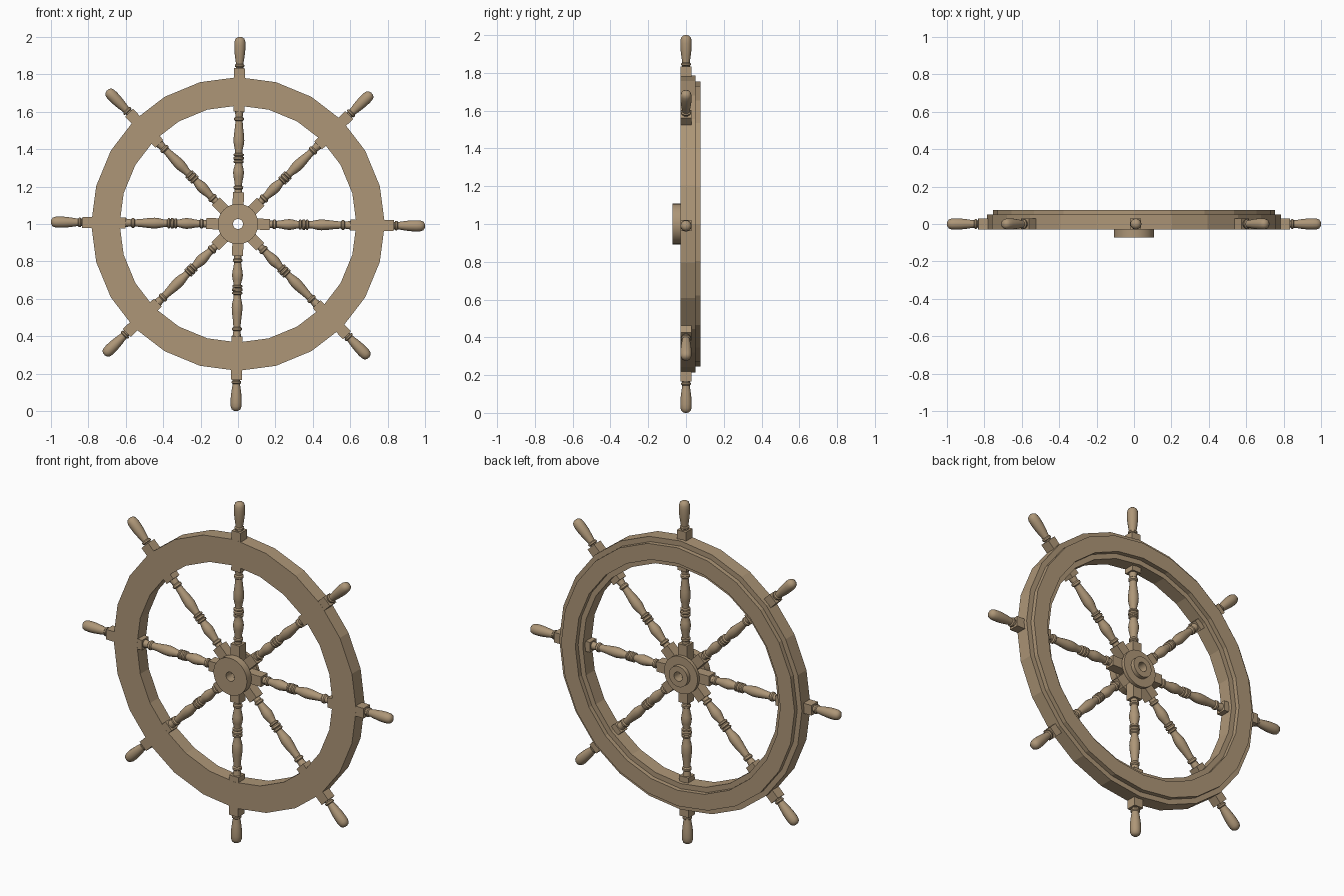
import bpy, bmesh, math
from mathutils import Matrix

if "Cube" in bpy.data.objects:
    bpy.data.objects.remove(bpy.data.objects["Cube"])

wood = bpy.data.materials.new("tan wood")
wood.diffuse_color = (0.42, 0.305, 0.185, 1)
wood.use_nodes = True
wood.node_tree.nodes["Principled BSDF"].inputs["Base Color"].default_value = wood.diffuse_color

CENTRE = Matrix.Translation((0, 0, 1.0))
FACING = CENTRE @ Matrix.Rotation(-math.pi / 2, 4, 'X')   # local z -> world +y


def finish(name, bm, smooth):
    bmesh.ops.recalc_face_normals(bm, faces=bm.faces)
    me = bpy.data.meshes.new(name)
    bm.to_mesh(me)
    bm.free()
    me.materials.append(wood)
    ob = bpy.data.objects.new(name, me)
    bpy.context.collection.objects.link(ob)
    if smooth:
        bpy.ops.object.select_all(action='DESELECT')
        ob.select_set(True)
        bpy.context.view_layer.objects.active = ob
        bpy.ops.object.shade_smooth_by_angle(angle=math.radians(smooth))
    return ob


def lathe(name, profile, n, matrix, loop=False, smooth=0):
    """Turn (radius, height) points about local z; loop closes the section, otherwise caps it."""
    bm = bmesh.new()
    rings = []
    for r, h in profile:
        rings.append([bm.verts.new(matrix @ Matrix.Rotation(2 * math.pi * i / n, 4, 'Z')
                                   @ Matrix.Translation((r, 0, h)).translation)
                      for i in range(n)])
    pairs = list(zip(rings, rings[1:]))
    if loop:
        pairs.append((rings[-1], rings[0]))
    else:
        bm.faces.new(rings[0])
        bm.faces.new(rings[-1])
    for a, b in pairs:
        for i in range(n):
            j = (i + 1) % n
            bm.faces.new((a[i], a[j], b[j], b[i]))
    return finish(name, bm, smooth)


def block(name, start, end, matrix, half=0.0295):
    bm = bmesh.new()
    bmesh.ops.create_cube(bm, size=1, matrix=matrix
                          @ Matrix.Translation((0, 0, (start + end) / 2))
                          @ Matrix.Diagonal((2 * half, 2 * half, end - start, 1)))
    return finish(name, bm, 0)


# rim: 24-sided ring with a narrower raised band on the back
lathe("rim", [(0.633, -0.03), (0.785, -0.03), (0.785, 0.05), (0.755, 0.05),
              (0.755, 0.076), (0.663, 0.076), (0.663, 0.05), (0.633, 0.05)],
      24, FACING, loop=True)

# hub: front disc, back disc with raised boss, open bore
lathe("hub_front", [(0.027, -0.072), (0.108, -0.072), (0.108, -0.029), (0.027, -0.029)],
      32, FACING, loop=True, smooth=30)
lathe("hub_back", [(0.027, 0.029), (0.108, 0.029), (0.108, 0.048), (0.06, 0.048),
                   (0.06, 0.072), (0.027, 0.072)],
      32, FACING, loop=True, smooth=30)

# turned section between the hub block and the rim block
spoke_profile = [
    (0.020, 0.165), (0.020, 0.185), (0.026, 0.190), (0.026, 0.200), (0.019, 0.205),
    (0.021, 0.225), (0.027, 0.255), (0.029, 0.275), (0.026, 0.295), (0.020, 0.318),
    (0.020, 0.325), (0.027, 0.329), (0.027, 0.337), (0.021, 0.341),
    (0.028, 0.347), (0.028, 0.357), (0.021, 0.362),
    (0.027, 0.366), (0.027, 0.374), (0.019, 0.379), (0.020, 0.395),
    (0.026, 0.420), (0.029, 0.445), (0.027, 0.475), (0.022, 0.515), (0.019, 0.550),
    (0.026, 0.556), (0.026, 0.567), (0.019, 0.573), (0.023, 0.603)]

# rounded grip outside the rim
handle_profile = [
    (0.020, 0.830), (0.020, 0.838), (0.026, 0.842), (0.026, 0.850), (0.020, 0.855),
    (0.021, 0.865), (0.025, 0.890), (0.029, 0.925), (0.030, 0.955), (0.029, 0.975),
    (0.024, 0.990), (0.015, 0.997), (0.006, 1.000)]

for k in range(8):
    m = CENTRE @ Matrix.Rotation(math.radians(45 * k + 0.6), 4, 'Y')
    block(f"hub_block_{k}", 0.028, 0.17, m)
    block(f"rim_block_{k}", 0.60, 0.833, m)
    lathe(f"spoke_{k}", spoke_profile, 16, m, smooth=40)
    lathe(f"handle_{k}", handle_profile, 16, m, smooth=40)
